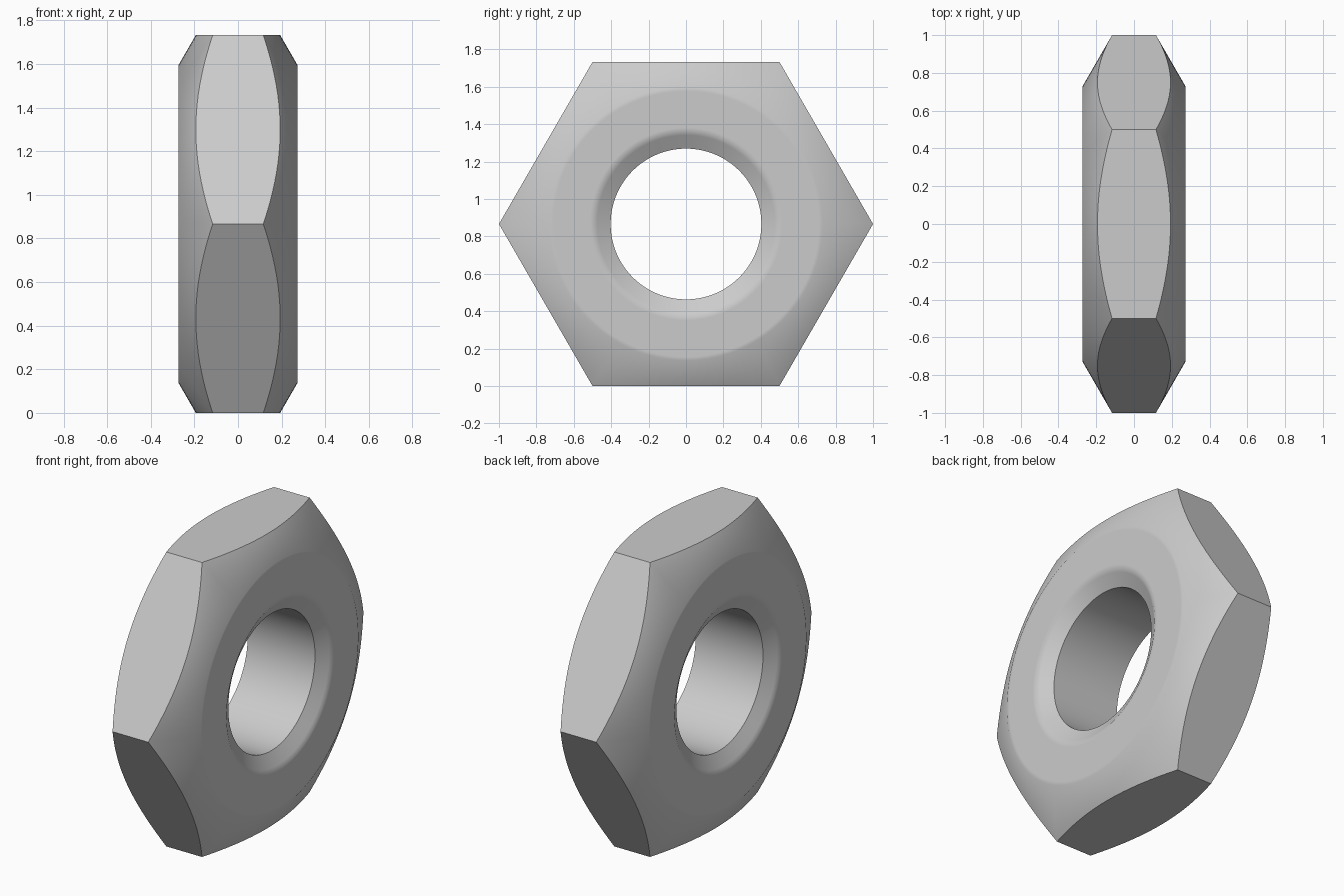
import bpy
import bmesh
import math

cube = bpy.data.objects.get("Cube")
if cube:
    bpy.data.objects.remove(cube, do_unlink=True)

SEGMENTS = 120                   # multiple of 6, so the corners are exact
APOTHEM = math.sqrt(3) / 2       # hexagon with corner radius 1
HALF_WIDTH = 0.272
FACE_RADIUS = 0.73               # where the outer chamfer starts
SINK_RADIUS, BORE_RADIUS = 0.495, 0.403
SUPPORT = 0.02                   # support loops keep the flat face evenly shaded
SLOPE = math.tan(math.radians(30))


def hex_radius(angle):
    """Distance from the axis to the hexagon in a given direction."""
    sixth = math.pi / 3
    return APOTHEM / math.cos(angle % sixth - sixth / 2)


def section(angle):
    """Closed (x, radius) outline of the nut at one angle."""
    outer = hex_radius(angle)
    half = [
        (HALF_WIDTH - (outer - FACE_RADIUS) * SLOPE, outer),
        (HALF_WIDTH, FACE_RADIUS),
        (HALF_WIDTH, FACE_RADIUS - SUPPORT),
        (HALF_WIDTH, SINK_RADIUS + SUPPORT),
        (HALF_WIDTH, SINK_RADIUS),
        (HALF_WIDTH - SUPPORT * SLOPE, SINK_RADIUS - SUPPORT),
        (HALF_WIDTH - (SINK_RADIUS - BORE_RADIUS) * SLOPE, BORE_RADIUS),
    ]
    return half + [(-x, r) for x, r in reversed(half)]


# Sweep the outline around the x axis
bm = bmesh.new()
rings = []
for i in range(SEGMENTS):
    a = math.tau * i / SEGMENTS
    rings.append([bm.verts.new((x, r * math.cos(a), APOTHEM + r * math.sin(a)))
                  for x, r in section(a)])
for i, ring in enumerate(rings):
    following = rings[(i + 1) % SEGMENTS]
    for j in range(len(ring)):
        k = (j + 1) % len(ring)
        bm.faces.new((ring[j], ring[k], following[k], following[j]))
bmesh.ops.recalc_face_normals(bm, faces=bm.faces[:])
mesh = bpy.data.meshes.new("hex_nut")
bm.to_mesh(mesh)
bm.free()

nut = bpy.data.objects.new("hex_nut", mesh)
bpy.context.collection.objects.link(nut)

# Plain grey metal
grey = bpy.data.materials.new("light_grey")
grey.use_nodes = True
colour = (0.6, 0.6, 0.6, 1)
grey.diffuse_color = colour
grey.node_tree.nodes["Principled BSDF"].inputs["Base Color"].default_value = colour
mesh.materials.append(grey)

# Smooth chamfers with crisp sides and bore
bpy.ops.object.select_all(action='DESELECT')
nut.select_set(True)
bpy.context.view_layer.objects.active = nut
bpy.ops.object.shade_smooth_by_angle(angle=math.radians(40))
